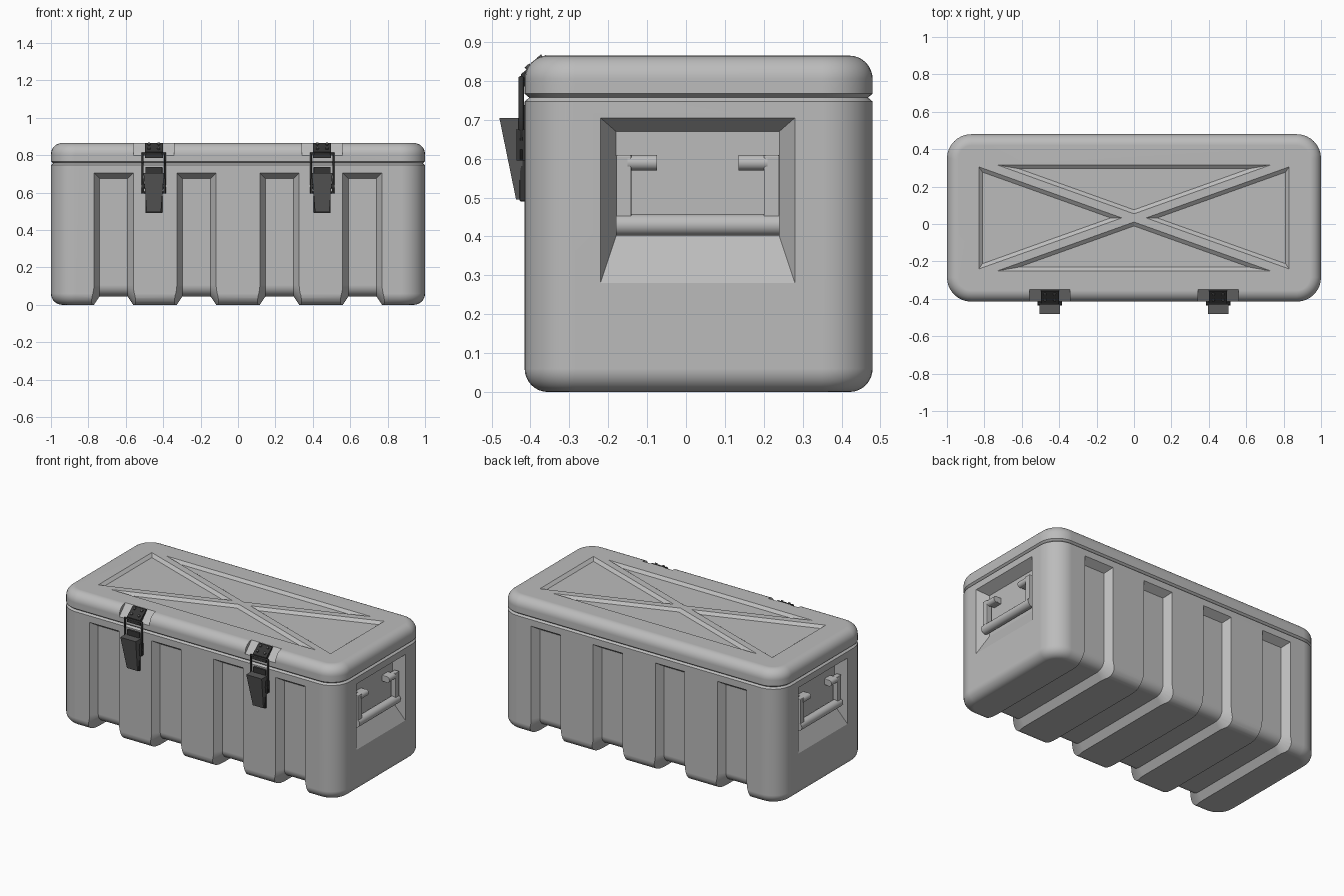
import bpy, math
from mathutils import Vector

cube = bpy.data.objects.get("Cube")
if cube:
    bpy.data.objects.remove(cube)


def material(name, value):
    m = bpy.data.materials.new(name)
    m.use_nodes = True
    m.diffuse_color = (value, value, value, 1)
    m.node_tree.nodes["Principled BSDF"].inputs["Base Color"].default_value = m.diffuse_color
    return m


GREY = material("case grey", 0.5)
STEEL = material("latch grey", 0.1)
DARK = material("wire dark grey", 0.035)

HX, HY, CY = 1.0, 0.4475, 0.0325    # half sizes and centre of the case
CORNER, EDGE, SEAM, TOP = 0.13, 0.06, 0.757, 0.865
FRONT = CY - HY


def add(obj, mat):
    bpy.context.collection.objects.link(obj)
    obj.data.materials.append(mat)
    return obj


def loft(name, rings, mat=GREY):
    """Skin a row of equal rings and cap both ends."""
    n = len(rings[0])
    verts = [p for ring in rings for p in ring]
    faces = [tuple(range(n)), tuple(range(len(verts) - n, len(verts)))]
    for r in range(len(rings) - 1):
        for i in range(n):
            j = (i + 1) % n
            faces.append((r * n + i, r * n + j, (r + 1) * n + j, (r + 1) * n + i))
    mesh = bpy.data.meshes.new(name)
    mesh.from_pydata(verts, [], faces)
    obj = add(bpy.data.objects.new(name, mesh), mat)
    select(obj)
    bpy.ops.object.mode_set(mode='EDIT')
    bpy.ops.mesh.select_all(action='SELECT')
    bpy.ops.mesh.normals_make_consistent(inside=False)
    bpy.ops.object.mode_set(mode='OBJECT')
    return obj


def select(obj):
    bpy.ops.object.select_all(action='DESELECT')
    obj.select_set(True)
    bpy.context.view_layer.objects.active = obj


def smooth(obj):
    select(obj)
    bpy.ops.object.shade_smooth_by_angle(angle=math.radians(20))


def cut(obj, cutters):
    for c in cutters:
        select(obj)
        mod = obj.modifiers.new("cut", 'BOOLEAN')
        mod.operation, mod.solver, mod.object = 'DIFFERENCE', 'EXACT', c
        bpy.ops.object.modifier_apply(modifier=mod.name)
        bpy.data.objects.remove(c)
    smooth(obj)
    obj.modifiers.new("even shading", 'WEIGHTED_NORMAL').keep_sharp = True


def rounded_ring(z, inset):
    r = CORNER - inset
    ring = []
    for q, (sx, sy) in enumerate(((1, 1), (-1, 1), (-1, -1), (1, -1))):
        for k in range(9):
            a = math.radians(90 * (q + k / 8))
            ring.append((sx * (HX - CORNER) + r * math.cos(a),
                         CY + sy * (HY - CORNER) + r * math.sin(a), z))
    return ring


def prism(name, x, half, profile, mat=GREY):
    """Extrude a (y, z) profile across x."""
    return loft(name, [[(x + s * half, y, z) for y, z in profile] for s in (-1, 1)], mat)


def box(name, lo, hi, mat=GREY, bevel=0.004):
    rings = [[(lo[0], lo[1], z), (hi[0], lo[1], z), (hi[0], hi[1], z), (lo[0], hi[1], z)]
             for z in (lo[2], hi[2])]
    obj = loft(name, rings, mat)
    mod = obj.modifiers.new("soft edges", 'BEVEL')
    mod.width, mod.segments = bevel, 2
    return obj


def rod(name, a, b, radius, mat=GREY):
    a, b = Vector(a), Vector(b)
    bpy.ops.mesh.primitive_cylinder_add(vertices=20, radius=radius, depth=(b - a).length,
                                        location=(a + b) / 2)
    obj = bpy.context.object
    obj.name = name
    obj.rotation_euler = (b - a).to_track_quat('Z', 'Y').to_euler()
    obj.data.materials.append(mat)
    bpy.ops.object.shade_smooth_by_angle(angle=math.radians(40))
    return obj


# Rounded edge shared by the base and the lid: (height, inset) pairs
arc = [(EDGE * (1 - math.cos(a)), EDGE * (1 - math.sin(a)))
       for a in (math.radians(90 * k / 8) for k in range(9))]

# Base
base = loft("case_base", [rounded_ring(z, i) for z, i in arc]
            + [rounded_ring(SEAM - 0.01, 0), rounded_ring(SEAM, 0.012)])


def channel(x):
    """Tapered groove running down the front, under the base and up the back."""
    depth, r, half, slope = 0.045, 0.06, 0.075, 0.03
    inner = HY - depth
    path = [(-inner, 0.675, -1, 2 * slope / (2 * depth))]
    for sy in (-1, 1):
        for k in range(9):
            a = math.radians(180 + 90 * k / 8 if sy < 0 else 270 + 90 * k / 8)
            path.append((sy * (inner - r) + r * math.cos(a), depth + r + r * math.sin(a),
                         math.cos(a), math.sin(a)))
    path.append((inner, 0.675, 1, slope / depth))
    d, wide = 2 * depth, half + 2 * slope
    return loft("channel_cutter", [[(x - half, CY + y, z), (x + half, CY + y, z),
                                    (x + wide, CY + y + d * ny, z + d * nz),
                                    (x - wide, CY + y + d * ny, z + d * nz)]
                                   for y, z, ny, nz in path])


def handle_recess(s):
    depth = 0.065
    rect = lambda x, y0, y1, z0, z1: [(x, y0, z0), (x, y1, z0), (x, y1, z1), (x, y0, z1)]
    return loft("recess_cutter", [rect(s * (HX - depth), -0.18, 0.24, 0.40, 0.67),
                                  rect(s * (HX + depth), -0.26, 0.32, 0.16, 0.74)])


cut(base, [channel(x) for x in (-0.665, -0.222, 0.222, 0.665)]
    + [handle_recess(s) for s in (-1, 1)])

# Lid with four sunken triangles that leave a raised cross
lid = loft("lid", [rounded_ring(SEAM, 0.012), rounded_ring(SEAM + 0.01, 0)]
           + [rounded_ring(TOP - z, i) for z, i in reversed(arc)])


def triangle(points):
    a, b, c = (Vector(p) for p in points)
    la, lb, lc = (b - c).length, (c - a).length, (a - b).length
    total = la + lb + lc
    centre = (a * la + b * lb + c * lc) / total
    radius = abs((b - a).cross(c - a)) / total
    rings = []
    for dz, grow in ((-0.016, -0.02), (0.016, 0.02)):
        ring = [centre + (p - centre) * (1 + grow / radius) for p in (a, b, c)]
        rings.append([(p.x, CY + p.y, TOP + dz) for p in ring])
    return loft("triangle_cutter", rings)


def latch_notch(x):
    return prism("notch_cutter", x, 0.108, [(-0.32, 0.8975), (-0.445, 0.7675), (-0.445, 0.8975)])


panels = []
for s in (-1, 1):
    panels.append(triangle([(-0.73, s * 0.283), (0.73, s * 0.283), (0, s * 0.022)]))
    panels.append(triangle([(s * 0.83, -0.273), (s * 0.83, 0.273), (s * 0.065, 0)]))
cut(lid, panels + [latch_notch(x) for x in (-0.45, 0.45)])

# Side handles
for s, side in ((-1, "right"), (1, "left")):
    x = s * 0.968
    rod(side + "_handle_grip", (x, -0.18, 0.43), (x, 0.24, 0.43), 0.028)
    for t, end in ((-1, "front"), (1, "back")):
        y = 0.03 + t * 0.19
        tag = side + "_handle_" + end
        box(tag + "_arm", (x - 0.017, y - 0.02, 0.42), (x + 0.017, y + 0.02, 0.61))
        pivot = 0.03 + t * 0.105
        rod(tag + "_pivot", (x, pivot, 0.59), (x, 0.03 + t * 0.18, 0.59), 0.02)
        mid = 0.03 + t * 0.137
        box(tag + "_mount", (s * 0.948 - 0.02, mid - 0.031, 0.57),
            (s * 0.948 + 0.02, mid + 0.031, 0.61))

# Latches
for x, side in ((-0.45, "right"), (0.45, "left")):
    tag = side + "_latch_"
    prism(tag + "bracket", x, 0.048, [(-0.352, 0.864), (-0.362, 0.866), (-0.424, 0.818),
                                      (-0.424, 0.785), (-0.41, 0.785), (-0.41, 0.80)], DARK)
    box(tag + "base_plate", (x - 0.045, -0.428, 0.49), (x + 0.045, -0.405, 0.738), DARK)
    rings = [[(x - w, y, z), (x + w, y, z), (x + w, -0.42, z), (x - w, -0.42, z)]
             for w, y, z in ((0.038, -0.437, 0.495), (0.055, -0.48, 0.705))]
    loft(tag + "lever", rings, STEEL)
    rod(tag + "hinge_pin", (x - 0.065, -0.424, 0.635), (x + 0.065, -0.424, 0.635), 0.012, DARK)
    for s, end in ((-1, "outer"), (1, "inner")):
        box(tag + end + "_cheek", (x + s * 0.058 - 0.006, -0.436, 0.595),
            (x + s * 0.058 + 0.006, -0.41, 0.675), DARK, 0.002)
        for row, (y, z) in enumerate(((-0.374, 0.857), (-0.404, 0.834))):
            rod(tag + end + "_rivet_%d" % row, (x + s * 0.026, y, z),
                (x + s * 0.026, y - 0.005, z + 0.006), 0.008, STEEL)
    # Wire loop pulled over the bracket
    wire = bpy.data.curves.new(tag + "wire", 'CURVE')
    wire.dimensions, wire.bevel_depth, wire.bevel_resolution = '3D', 0.007, 2
    line = wire.splines.new('POLY')
    line.points.add(3)
    line.use_cyclic_u = True
    for p, (dx, z) in zip(line.points, ((-1, 0.808), (1, 0.808), (1, 0.6), (-1, 0.6))):
        p.co = (x + dx * 0.06, -0.424, z, 1)
    add(bpy.data.objects.new(tag + "wire", wire), DARK)
